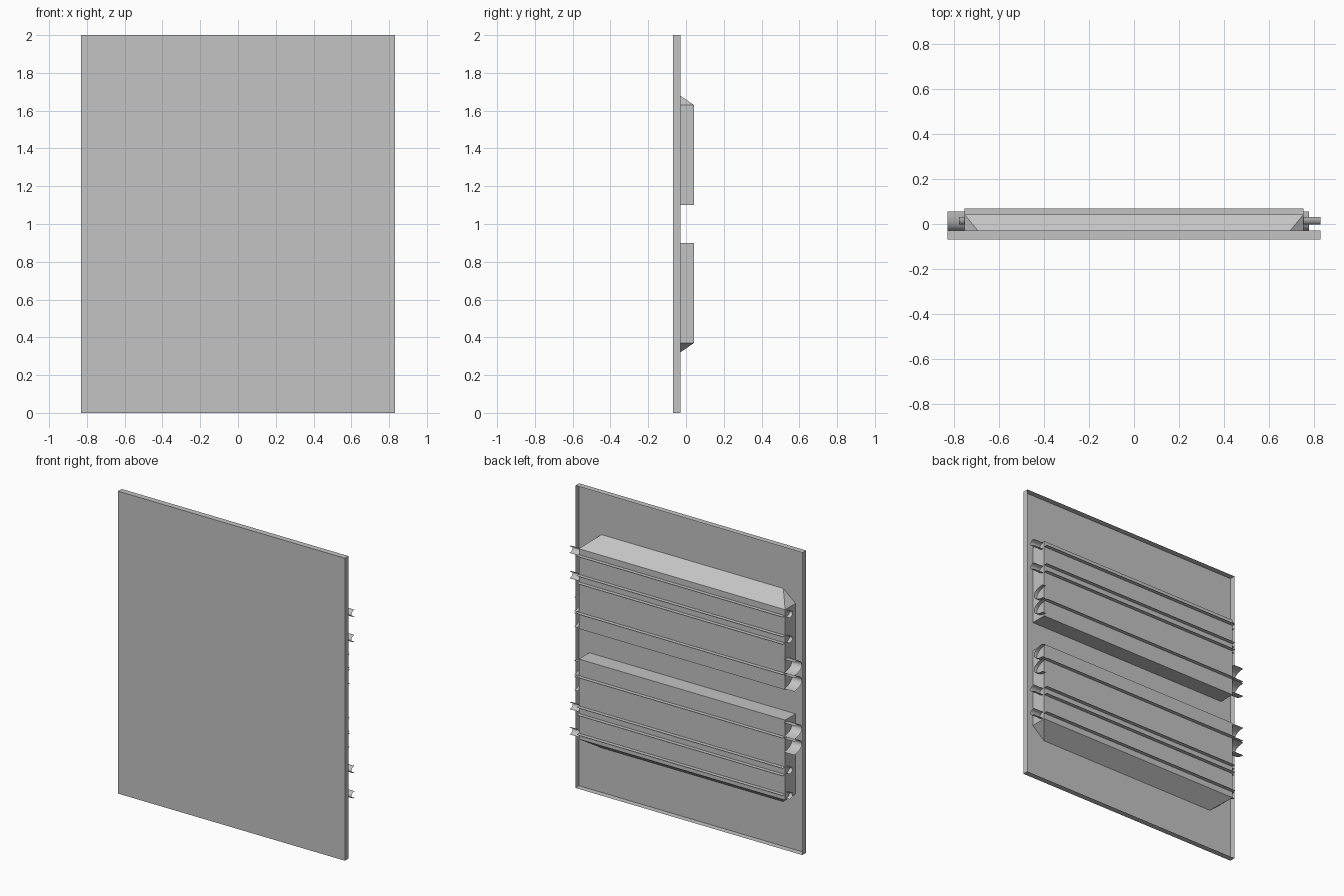
import bpy
import bmesh
import math

cube = bpy.data.objects.get("Cube")
if cube:
    bpy.data.objects.remove(cube, do_unlink=True)

grey = bpy.data.materials.new("plain grey")
grey.use_nodes = True
COLOUR = (0.55, 0.55, 0.55, 1)
grey.diffuse_color = COLOUR
grey.node_tree.nodes["Principled BSDF"].inputs["Base Color"].default_value = COLOUR

FRONT, LIP, FACE, RAIL = -0.068, -0.03, 0.042, 0.068
HALF = 0.755


def finish(name, bm, smooth=False):
    bmesh.ops.recalc_face_normals(bm, faces=bm.faces)
    mesh = bpy.data.meshes.new(name)
    bm.to_mesh(mesh)
    bm.free()
    mesh.materials.append(grey)
    obj = bpy.data.objects.new(name, mesh)
    bpy.context.collection.objects.link(obj)
    for poly in mesh.polygons:
        poly.use_smooth = smooth
    return obj


def loft(bm, first, second, closed=True):
    """Join two matching outlines with quads; return the vertex rows."""
    a = [bm.verts.new(p) for p in first]
    b = [bm.verts.new(p) for p in second]
    n = len(a)
    for i in range(n if closed else n - 1):
        j = (i + 1) % n
        bm.faces.new((a[i], a[j], b[j], b[i]))
    return a, b


def mirrored_z(z, upper):
    return z if upper else 2 - z


def door_panel():
    # Sheet with folded edges, open at the back
    corners = [(-0.83, 0), (0.83, 0), (0.83, 2), (-0.83, 2)]
    bm = bmesh.new()
    front, _ = loft(bm, [(x, FRONT, z) for x, z in corners],
                    [(x, LIP, z) for x, z in corners])
    bm.faces.new(front)
    finish("door_panel", bm)


def tray(upper):
    # Raised pan with one sloping edge and clipped corners
    bm = bmesh.new()
    y0 = FRONT + 0.001
    base = [(-HALF, 1.1), (HALF, 1.1), (HALF, 1.63), (0.665, 1.705),
            (-0.665, 1.705), (-HALF, 1.63)]
    face = [(-HALF, 1.1), (HALF, 1.1), (HALF, 1.63), (HALF, 1.63),
            (-HALF, 1.63), (-HALF, 1.63)]
    _, back = loft(bm, [(x, y0, mirrored_z(z, upper)) for x, z in base],
                   [(x, FACE, mirrored_z(z, upper)) for x, z in face])
    bm.faces.new(back)
    bmesh.ops.remove_doubles(bm, verts=bm.verts, dist=0.0005)
    finish("upper_tray" if upper else "lower_tray", bm)


def rail(name, z):
    # Thin fin along the tray face
    bm = bmesh.new()
    loft(bm, [(-HALF, FACE, z), (HALF, FACE, z)],
         [(-HALF, RAIL, z), (HALF, RAIL, z)], closed=False)
    finish(name, bm)


def half_sleeve(name, x0, x1, z, y_open, depth, radius):
    # Half-round channel opening to the back
    arc = [math.pi * i / 12 for i in range(13)]
    pts = [(y_open - depth * math.sin(t), z + radius * math.cos(t)) for t in arc]
    bm = bmesh.new()
    loft(bm, [(x0, y, h) for y, h in pts], [(x1, y, h) for y, h in pts],
         closed=False)
    finish(name, bm, smooth=True)


door_panel()
for upper in (True, False):
    side = "upper" if upper else "lower"
    tray(upper)
    for z in (1.59, 1.46, 1.41, 1.21):
        rail(side + "_rail", mirrored_z(z, upper))
    # Narrow pins at the left end, short stubs at the right end
    for z in (1.6, 1.433):
        h = mirrored_z(z, upper)
        half_sleeve(side + "_pin", HALF, 0.83, h, 0.032, 0.034, 0.022)
        half_sleeve(side + "_pin_stub", -0.78, -HALF, h, 0.032, 0.034, 0.022)
    # Wide hinge sleeves, long on the right and short on the left
    for z in (1.262, 1.158):
        h = mirrored_z(z, upper)
        half_sleeve(side + "_hinge_sleeve", -0.83, -HALF, h, 0.055, 0.083, 0.045)
        half_sleeve(side + "_hinge_stub", HALF, 0.78, h, 0.055, 0.083, 0.045)
